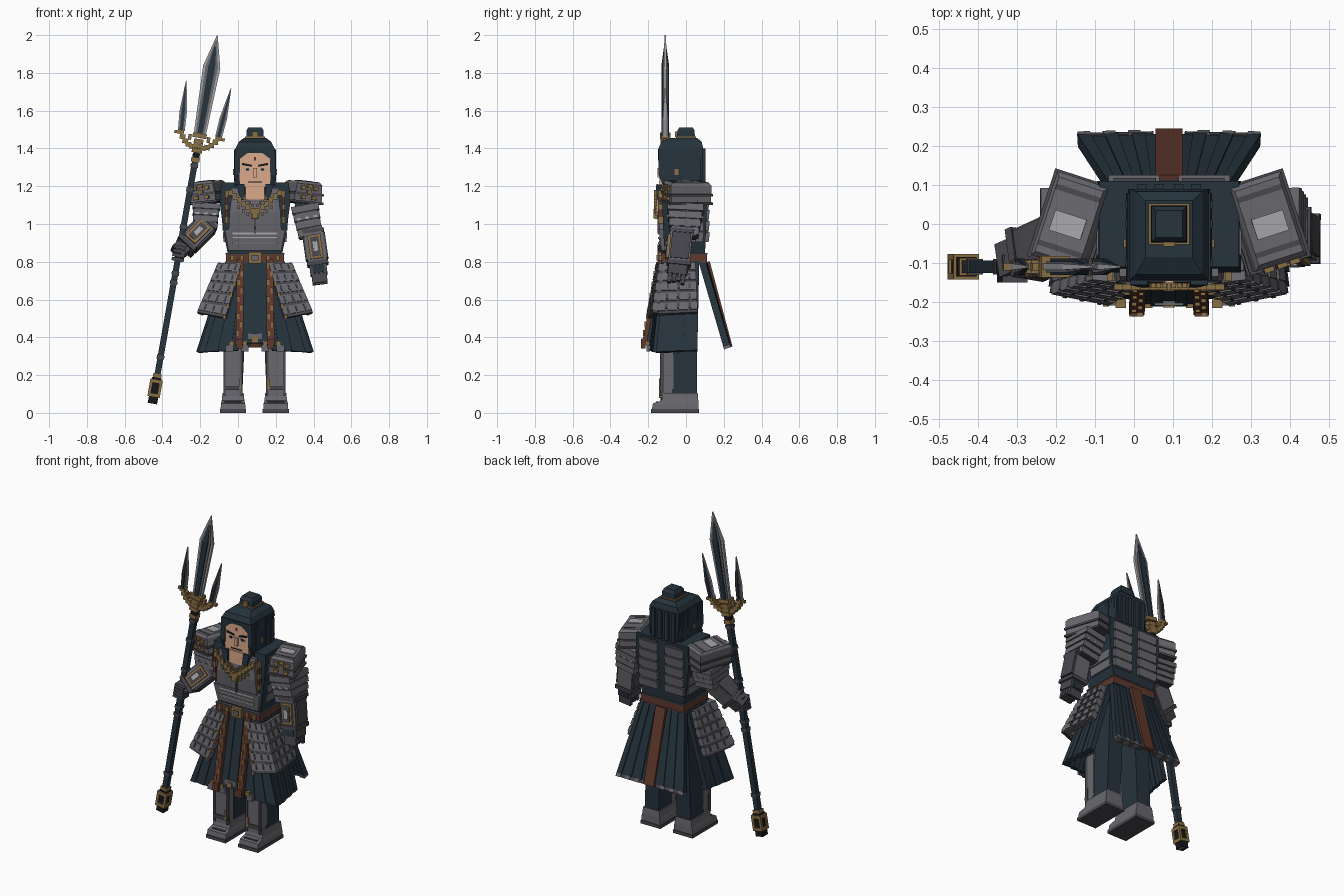
import bpy, bmesh, math
from mathutils import Matrix, Vector

if "Cube" in bpy.data.objects:
    bpy.data.objects.remove(bpy.data.objects["Cube"])

PALETTE = {
    "navy": (0.019, 0.033, 0.046), "grey": (0.14, 0.138, 0.156), "dark_grey": (0.064, 0.064, 0.076),
    "silver": (0.38, 0.38, 0.4), "brown": (0.115, 0.039, 0.024), "gold": (0.255, 0.16, 0.06),
    "skin": (0.7, 0.4, 0.26), "black": (0.007, 0.008, 0.01),
}
MATS = {}
for key, col in PALETTE.items():
    MATS[key] = bpy.data.materials.new(key)
    MATS[key].diffuse_color = (*col, 1)

CX = 0.09            # body centre line
I = Matrix()
parts = {}           # name -> (bmesh, used colours)


def solid(name, mat, rings, m=I):
    """Skin a stack of four-point rings and cap both ends."""
    bm, used = parts.setdefault(name, (bmesh.new(), []))
    if mat not in used:
        used.append(mat)
    vs = [[bm.verts.new(m @ Vector(p)) for p in r] for r in rings]
    faces = [vs[0], vs[-1][::-1]]
    for a, b in zip(vs, vs[1:]):
        faces += [[a[i], b[i], b[(i + 1) % 4], a[(i + 1) % 4]] for i in range(4)]
    for f in faces:
        bm.faces.new(f).material_index = used.index(mat)


def loft(name, mat, secs, m=I):
    """Sections: z, half width, y min, y max, optional x centre."""
    solid(name, mat, [[(c - w, a, z), (c + w, a, z), (c + w, b, z), (c - w, b, z)]
                      for z, w, a, b, c in [(*s, 0)[:5] for s in secs]], m)


def box(name, mat, c, s, m=I):
    x, y, z = c
    loft(name, mat, [(z + k * s[2] / 2, s[0] / 2, y - s[1] / 2, y + s[1] / 2, x) for k in (-1, 1)], m)


def slab(name, mat, pts, th):
    """Four-cornered plate thickened about its middle."""
    p = [Vector(q) for q in pts]
    n = (p[1] - p[0]).cross(p[3] - p[0]).normalized() * th / 2
    solid(name, mat, [[q - n for q in p], [q + n for q in p]])


def strips(name, mats, tl, tr, bl, br, n, th, step=0.0):
    """Row of upright pleats between a top and a bottom edge."""
    tl, tr, bl, br = map(Vector, (tl, tr, bl, br))
    for i in range(n):
        a, b = i / n, (i + 1) / n
        slab(name, mats[i % len(mats)], (tl.lerp(tr, a), tl.lerp(tr, b), bl.lerp(br, b), bl.lerp(br, a)),
             th + step * (i % 2))


def tiers(name, tl, tr, bl, br, n, th):
    """Overlapping armour rows, each with a dark row of lacing."""
    tl, tr, bl, br = map(Vector, (tl, tr, bl, br))
    for i in range(n):
        for a, b, t, mat in ((i, i + .74, th + .012, "grey"), (i + .7, i + 1, th, "dark_grey")):
            a, b = a / n, b / n
            slab(name, mat, (tl.lerp(bl, a), tr.lerp(br, a), tr.lerp(br, b), tl.lerp(bl, b)), t)
        for k in (.2, .5, .8):   # clasps
            a, b = (i + .1) / n, (i + .6) / n
            l, r = tl.lerp(bl, a), tr.lerp(br, a)
            l2, r2 = tl.lerp(bl, b), tr.lerp(br, b)
            slab(name, "dark_grey", (l.lerp(r, k - .03), l.lerp(r, k + .03), l2.lerp(r2, k + .03),
                                     l2.lerp(r2, k - .03)), th + .022)


def limb(name, p0, p1, items):
    """Boxes along a bone: start, end, width, depth, x offset, y offset, colour."""
    p0, d = Vector(p0), Vector(p1) - Vector(p0)
    m = Matrix.Translation(p0) @ Vector((0, 0, -1)).rotation_difference(d).to_matrix().to_4x4()
    for t0, t1, w, dp, ox, oy, mat in items:
        box(name, mat, (ox, oy, -(t0 + t1) / 2 * d.length), (w, dp, (t1 - t0) * d.length), m)


# head, face and hair
box("neck", "skin", (0, -.085, 1.17), (.1, .125, .08))
box("face", "skin", (0, -.075, 1.285), (.164, .13, .18))
box("face", "skin", (0, -.145, 1.272), (.022, .014, .05))
box("face", "black", (0, -.141, 1.222), (.075, .004, .006))
box("face", "brown", (0, -.141, 1.345), (.012, .004, .018))
for s in (-1, 1):
    slab("eyebrows", "black", [(s * .015, -.141, 1.303), (s * .07, -.141, 1.312),
                               (s * .07, -.141, 1.324), (s * .015, -.141, 1.313)], .006)
    box("eyes", "silver", (s * .04, -.141, 1.289), (.034, .004, .01))
    box("eyes", "black", (s * .04, -.142, 1.289), (.014, .005, .012))
    loft("hair", "navy", [(1.2, .013, -.12, .07, s * .094), (1.26, .015, -.145, .08, s * .096),
                          (1.4, .014, -.145, .08, s * .092)])
    slab("hair", "navy", [(s * .093, -.142, 1.335), (s * .093, -.142, 1.4), (0, -.142, 1.4), (s * .05, -.142, 1.368)], .01)
    box("earrings", "gold", (s * .113, -.05, 1.275), (.008, .022, .03))
    for y in (-.1, 0, .05):
        box("hair", "navy", (s * .108, y, 1.31), (.008, .022, .17))
    for x in (.025, .07):
        box("hair", "navy", (s * x, .095, 1.3), (.025, .016, .2))
loft("hair", "navy", [(1.19, .09, .02, .09), (1.3, .1, .0, .09), (1.4, .1, -.02, .09)])
loft("hair", "navy", [(1.375, .105, -.14, .09), (1.405, .101, -.143, .09), (1.435, .086, -.13, .083), (1.455, .06, -.085, .06)])
box("topknot", "gold", (0, 0, 1.457), (.106, .106, .012))
loft("topknot", "navy", [(1.455, .046, -.048, .048), (1.495, .045, -.045, .045), (1.512, .035, -.035, .035)])
box("topknot", "gold", (0, -.052, 1.475), (.03, .012, .03))

# torso and breastplate
loft("torso", "navy", [(.82, .14, -.11, .1), (.95, .165, -.12, .105), (1.1, .185, -.125, .11), (1.22, .18, -.11, .11)])
loft("breastplate", "grey", [(.96, .14, -.14, -.1), (1.06, .135, -.15, -.1), (1.14, .125, -.143, -.1)])
loft("breastplate", "grey", [(.86, .14, -.13, -.1), (.97, .16, -.145, -.1)])
box("breastplate", "dark_grey", (0, -.142, 1.0), (.012, .018, .1))
for z in (.9, .925, .95):
    box("breastplate", "silver", (0, -.14, z), (.24, .014, .01))
for s in (-1, 1):
    for i in range(5):   # strap of alternating studs
        box("chest_straps", "brown" if i % 2 else "gold", (s * .152, -.135, 1.02 + i * .035), (.016, .024, .034))
    loft("breastplate", "grey", [(1.13, .03, -.145, -.1, s * .095), (1.19, .022, -.135, -.1, s * .105)])
    slab("collar", "navy", [(s * .1, -.142, 1.21), (s * .055, -.142, 1.21), (s * .05, -.148, 1.13), (s * .075, -.148, 1.13)], .03)
    for i in range(6):   # chain links running to the centre
        box("chain", "gold", (s * (.015 + .023 * i), -.162, 1.07 + .019 * i), (.024, .016, .03))
        if i < 4:
            box("chain", "gold", (s * (.014 + .024 * i), -.158, 1.035 + .018 * i), (.014, .012, .018))
            box("chain", "gold", (s * (.012 + .014 * i), -.158, 1.1 + .012 * i), (.012, .012, .014))
    for i in range(5):   # back armour rows
        z = .93 + i * .06
        loft("back_armour", "grey", [(z - .024, .064, .09, .12, s * .09), (z + .024, .066, .09, .126, s * .09)])
        box("back_armour", "dark_grey", (s * .088, .112, z + .03), (.11, .012, .014))
        loft("side_armour", "grey", [(z - .024, .012, -.08, .09, s * (.155 + .004 * i)),
                                     (z + .024, .012, -.08, .09, s * (.158 + .004 * i))])
box("chain", "gold", (0, -.162, 1.055), (.03, .02, .05))

# belt
box("belt", "brown", (0, -.01, .82), (.305, .24, .05))
for z in (.797, .843):
    box("belt", "dark_grey", (0, -.01, z), (.31, .245, .008))
box("buckle", "gold", (0, -.137, .822), (.07, .02, .06))
box("buckle", "grey", (0, -.145, .822), (.035, .02, .03))
for x in (-.12, -.07, .07, .12):
    box("buckle", "gold", (x, -.135, .822), (.018, .016, .03))

# skirt, coat tail and hip plates
strips("front_panel", ["navy"], (-.07, -.12, .8), (.07, -.12, .8), (-.08, -.2, .37), (.08, -.2, .37), 5, .015, .01)
box("front_panel", "grey", (0, -.2, .395), (.075, .018, .05))
box("front_panel", "gold", (0, -.207, .39), (.03, .016, .03))
for s in (-1, 1):
    strips("skirt", ["navy"], (s * .05, -.12, .8), (s * .14, -.11, .8), (s * .09, -.185, .33), (s * .3, -.16, .32), 6, .02, .012)
    strips("skirt", ["navy"], (s * .14, -.11, .8), (s * .14, .07, .8), (s * .3, -.16, .32), (s * .27, .06, .33), 6, .02, .012)
    strips("coat_tail", ["navy"], (s * .02, .095, .8), (s * .15, .085, .8), (s * .025, .22, .36), (s * .235, .215, .355), 6, .024, .012)
    strips("tail_trim", ["dark_grey", "grey"], (s * .04, .218, .365), (s * .232, .213, .362),
           (s * .04, .224, .345), (s * .235, .22, .342), 6, .03, .008)
    # front sash with gold studs
    a, b = Vector((s * .077, -.135, .81)), Vector((s * .083, -.222, .36))
    h = Vector((.02, 0, 0))
    slab("front_sash", "brown", (a - h, a + h, b + h, b - h), .024)
    for i in range(10):
        p = a.lerp(b, .06 + i * .1)
        box("front_sash", "gold", (p.x + (.008 if i % 2 else -.008), p.y - .012, p.z), (.012, .012, .03))
    for k in (-1, 1):
        box("sash_tip", "gold", (s * .09 + k * .034, -.205, .37), (.026, .022, .022))
        box("sash_tip", "grey", (s * .095 + k * .04, -.2, .343), (.04, .02, .035))
    box("sash_tip", "brown", (s * .083, -.226, .365), (.036, .022, .05))
    tiers("hip_plates", (s * .07, -.14, .79), (s * .195, -.125, .79), (s * .155, -.195, .5), (s * .305, -.165, .53), 5, .025)
    tiers("hip_plates", (s * .175, -.12, .79), (s * .17, .05, .79), (s * .29, -.15, .52), (s * .265, .06, .53), 5, .025)
    for i in range(5):
        box("hip_trim", "gold", (s * (.09 + .018 * i), -.165 - .01 * i, .74 - .058 * i), (.016, .014, .022))
slab("back_sash", "brown", [(-.035, .115, .8), (.035, .115, .8), (.035, .235, .35), (-.035, .235, .35)], .022)

# legs and boots
for s in (-1, 1):
    x = s * .113 - .003
    loft("legs", "navy", [(.08, .048, -.075, .058, x), (.82, .052, -.075, .06, x * .75)])
    loft("greaves", "grey", [(.09, .046, -.13, -.065, x), (.4, .05, -.13, -.065, x)])
    for k in (-1, 1):
        box("greaves", "dark_grey", (x + k * .045, -.127, .24), (.012, .02, .3))
    box("greaves", "dark_grey", (x, -.132, .13), (.1, .02, .02))
    box("greaves", "gold", (x - s * .037, -.136, .15), (.012, .014, .06))
    box("boots", "dark_grey", (x, -.058, .01), (.138, .256, .02))
    loft("boots", "grey", [(.02, .066, -.18, .065, x), (.05, .064, -.175, .065, x), (.065, .06, -.13, .065, x), (.105, .056, -.12, .062, x)])
    box("boots", "dark_grey", (x, -.15, .055), (.09, .02, .012))

# shoulder plates
for s in (-1, 1):
    m = Matrix.Translation((s * .25, .005, 1.16)) @ Matrix.Rotation(s * math.radians(18), 4, "Z") \
        @ Matrix.Rotation(s * math.radians(6), 4, "Y")
    loft("shoulder_plates", "grey", [(-.05, .078, -.11, .11), (.05, .07, -.113, .113), (.065, .06, -.1, .1)], m)
    for z, w in ((-.045, .17), (.0, .165)):
        box("shoulder_plates", "dark_grey", (0, 0, z), (w, .237, .012), m)
    box("shoulder_plates", "silver", (0, -.01, .066), (.085, .055, .008), m)
    for y in (-.075, .075):
        box("shoulder_plates", "dark_grey", (0, y, .06), (.12, .014, .014), m)
    for x, z in ((-.035, .03), (.035, .03), (0, .01), (0, .04), (-.03, -.02), (.03, -.02)):
        box("shoulder_emblem", "gold", (x, -.117, z), (.026, .016, .02), m)

# arms
UPPER = [(0, 1, .1, .13, 0, 0, "navy")]
for i in range(4):
    UPPER += [(.2 + i * .2, .37 + i * .2, .145 - .006 * i, .19 - .012 * i, 0, 0, "grey"),
              (.36 + i * .2, .41 + i * .2, .12, .165 - .012 * i, 0, 0, "dark_grey")]
for x in (-.045, 0, .045):
    UPPER.append((.5, .56, .02, .19, x, 0, "silver"))
FORE = [(0, .95, .1, .115, 0, 0, "grey"), (.05, .14, .115, .13, 0, 0, "dark_grey"), (.84, .95, .113, .128, 0, 0, "dark_grey"),
        (.2, .8, .07, .02, 0, -.062, "gold"), (.26, .74, .046, .02, 0, -.066, "dark_grey"),
        (.38, .62, .025, .02, 0, -.07, "silver"), (.15, .8, .02, .1, .05, 0, "dark_grey"),
        (.15, .8, .02, .1, -.05, 0, "dark_grey")]
limb("left_upper_arm", (.255, .0, 1.14), (.295, -.01, .93), UPPER)
limb("left_forearm", (.305, -.02, .98), (.335, -.04, .77), FORE)
limb("left_hand", (.332, -.04, .79), (.345, -.055, .685),
     [(0, .55, .09, .1, 0, 0, "dark_grey"), (.1, .5, .06, .11, 0, 0, "navy")] +
     [(.5, 1 - .06 * (i % 3), .08, .02, 0, -.036 + .024 * i, "dark_grey") for i in range(4)])
limb("right_upper_arm", (-.255, .0, 1.14), (-.265, -.01, .97), UPPER)
limb("right_forearm", (-.24, -.02, 1.01), (-.38, -.085, .87), FORE)
limb("right_hand", (-.37, -.08, .885), (-.415, -.1, .845), [(0, 1, .08, .09, 0, 0, "dark_grey")])

# trident, leaning along its own axis
T = Matrix.Translation((-.552, -.11, 0)) @ Matrix.Rotation(math.radians(10), 4, "Y")
for i in range(4):   # fingers round the shaft
    box("right_hand", "dark_grey", (0, -.005, .825 + i * .022), (.065, .07, .018), T)
box("shaft", "navy", (0, 0, .78), (.032, .032, 1.3), T)
for z in (.3, .7, .75, 1.0, 1.2, 1.33):
    box("shaft", "dark_grey", (0, 0, z), (.04, .04, .02), T)
box("pommel", "black", (0, 0, .12), (.05, .05, .14), T)
for z, w in ((.06, .04), (.095, .066), (.17, .066), (.2, .045)):
    box("pommel", "gold", (0, 0, z), (w, w, .02), T)
for i in range(4):   # corner bars of the pommel cage
    box("pommel", "gold", (.025 * (1 if i % 2 else -1), .025 * (1 if i > 1 else -1), .132), (.016, .016, .08), T)
for z, w, mat in ((1.36, .045, "gold"), (1.383, .038, "black"), (1.41, .055, "gold"), (1.435, .05, "gold"),
                  (1.46, .05, "gold"), (1.49, .075, "gold")):
    box("trident_collar", mat, (0, 0, z), (w, min(w, .055), .024), T)


def blade(name, z0, z1, z2, x0, x2, w0, w1):
    """Tapered blade with silver edge, grey bevel and dark spine."""
    x1 = x0 + (x2 - x0) * (z1 - z0) / (z2 - z0)
    for k, th, mat, cut in ((1, .008, "silver", 0), (.72, .014, "grey", .03), (.4, .021, "navy", .07)):
        loft(name, mat, [(z0, w0 * k, -th, th, x0), (z1, w1 * k, -th, th, x1),
                         (z2 - cut * (z2 - z0), .002, -.003, .003, x2)], T)


blade("centre_blade", 1.49, 1.86, 2.03, 0, 0, .032, .046)
for s in (-1, 1):
    blade("side_blade", 1.5, 1.6, 1.765, s * .1, s * .12, .018, .02)
    for x, z in ((.03, 1.428), (.05, 1.435), (.07, 1.45), (.088, 1.47), (.1, 1.495)):
        box("trident_arms", "gold", (s * x, 0, z), (.03, .035, .026), T)
    box("trident_arms", "gold", (s * .125, 0, 1.49), (.02, .02, .016), T)
    box("trident_arms", "gold", (s * .05, 0, 1.475), (.018, .02, .03), T)

# turn the collected parts into objects
for name, (bm, used) in parts.items():
    bmesh.ops.recalc_face_normals(bm, faces=bm.faces[:])
    me = bpy.data.meshes.new(name)
    bm.to_mesh(me)
    bm.free()
    for u in used:
        me.materials.append(MATS[u])
    ob = bpy.data.objects.new(name, me)
    ob.location.x = CX
    bpy.context.collection.objects.link(ob)

for m in bpy.data.materials:
    if m.users and not m.is_grease_pencil:
        m.use_nodes = True
        m.node_tree.nodes["Principled BSDF"].inputs["Base Color"].default_value = m.diffuse_color
